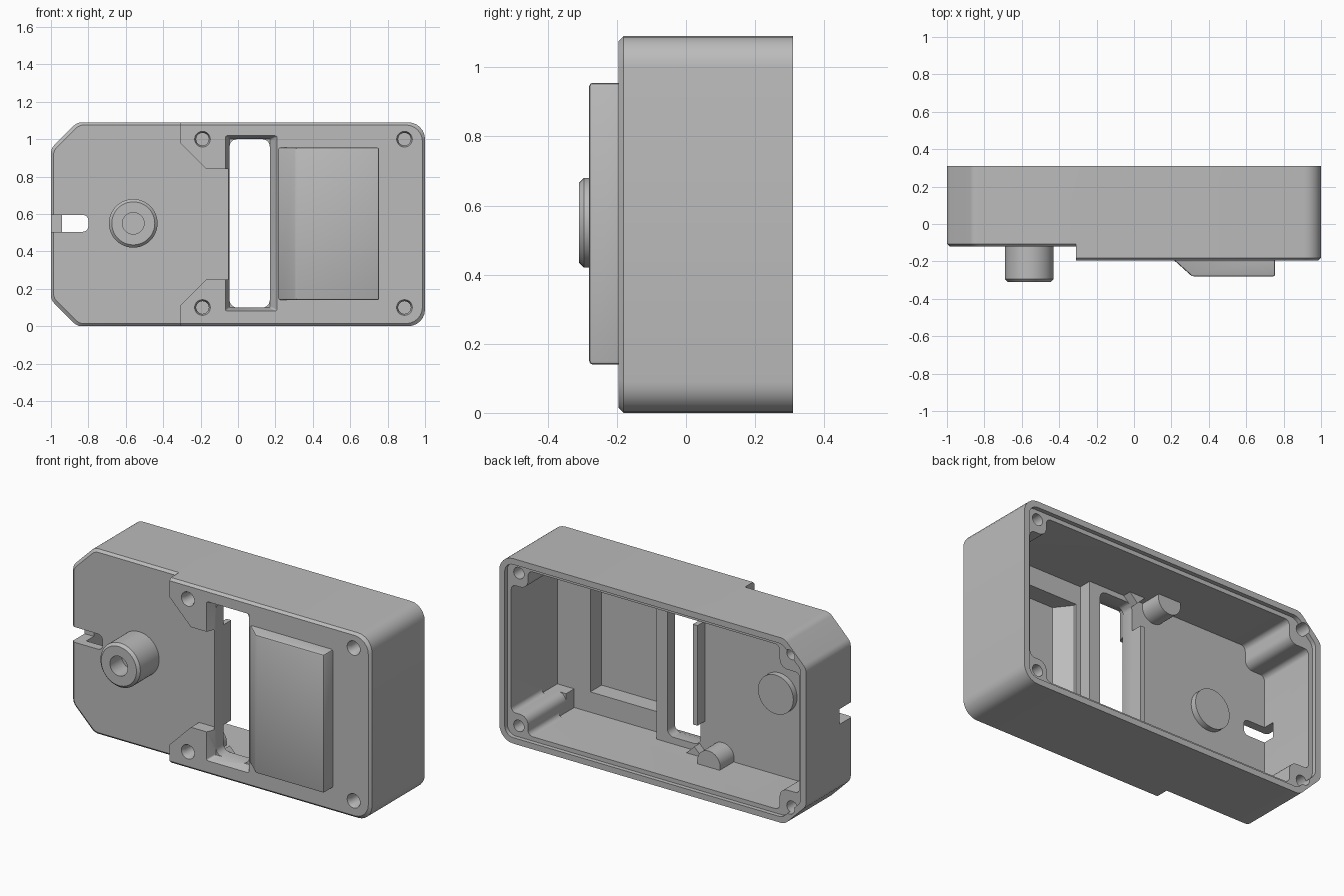
import bpy, bmesh, math
from mathutils import Vector

if "Cube" in bpy.data.objects:
    bpy.data.objects.remove(bpy.data.objects["Cube"])

grey = bpy.data.materials.new("plain grey plastic")
grey.use_nodes = True
grey.diffuse_color = (0.5, 0.5, 0.5, 1)
grey.node_tree.nodes["Principled BSDF"].inputs["Base Color"].default_value = (0.5, 0.5, 0.5, 1)
H = 1.09
MID = H / 2


def rounded(pts, r, seg=6):
    """Round every corner of a 2D outline; r is one radius or one per corner."""
    out, n = [], len(pts)
    for i, p in enumerate(pts):
        p, a, b = Vector(p), Vector(pts[i - 1]), Vector(pts[(i + 1) % n])
        rad = r[i] if isinstance(r, (list, tuple)) else r
        if rad == 0:
            out.append(p)
            continue
        u, v = (a - p).normalized(), (b - p).normalized()
        half = u.angle(v) / 2
        c = p + (u + v).normalized() * rad / math.sin(half)
        v0, v1 = p + u * rad / math.tan(half) - c, p + v * rad / math.tan(half) - c
        th = math.pi - 2 * half
        for k in range(seg + 1):
            t = k / seg
            out.append(c + (v0 * math.sin((1 - t) * th) + v1 * math.sin(t * th)) / math.sin(th))
    return out


def rect(x0, x1, z0, z1, r=0):
    return rounded([(x0, z0), (x1, z0), (x1, z1), (x0, z1)], r)


def circle(x, z, r, n=32):
    return [Vector((x + r * math.cos(2 * math.pi * k / n), z + r * math.sin(2 * math.pi * k / n)))
            for k in range(n)]


def loft(name, rings):
    """Solid through equal-length 3D rings, capped at both ends."""
    bm = bmesh.new()
    rows = [[bm.verts.new(p) for p in ring] for ring in rings]
    n = len(rows[0])
    for lo, hi in zip(rows, rows[1:]):
        for i in range(n):
            bm.faces.new((lo[i], lo[(i + 1) % n], hi[(i + 1) % n], hi[i]))
    bm.faces.new(rows[0])
    bm.faces.new(rows[-1])
    bmesh.ops.recalc_face_normals(bm, faces=bm.faces)
    mesh = bpy.data.meshes.new(name)
    bm.to_mesh(mesh)
    bm.free()
    mesh.materials.append(grey)
    ob = bpy.data.objects.new(name, mesh)
    bpy.context.collection.objects.link(ob)
    return ob


def prism(name, pts, y0, y1, front=None):
    """Extrude an x-z outline along y; front is an optional different front outline."""
    front = front or pts
    return loft(name, [[(p[0], y0, p[1]) for p in front], [(p[0], y1, p[1]) for p in pts]])


def chamfered(name, pts, y0, y1, c):
    """Extrusion whose front edge is chamfered by c."""
    cx = (min(p[0] for p in pts) + max(p[0] for p in pts)) / 2
    cz = (min(p[1] for p in pts) + max(p[1] for p in pts)) / 2
    hx, hz = max(p[0] for p in pts) - cx, max(p[1] for p in pts) - cz
    small = [(cx + (p[0] - cx) * (1 - c / hx), cz + (p[1] - cz) * (1 - c / hz)) for p in pts]
    return loft(name, [[(p[0], y0, p[1]) for p in small], [(p[0], y0 + c, p[1]) for p in pts],
                       [(p[0], y1, p[1]) for p in pts]])


def apply(ob, mod):
    bpy.context.view_layer.objects.active = ob
    bpy.ops.object.modifier_apply(modifier=mod.name)


def boolean(ob, other, kind="DIFFERENCE"):
    mod = ob.modifiers.new("cut", "BOOLEAN")
    mod.operation, mod.object, mod.solver = kind, other, "EXACT"
    apply(ob, mod)
    bpy.data.objects.remove(other)


def outline(d):
    """Case outline inset by d: clipped left corners, rounded right corners."""
    k = 0.14 - 0.59 * d
    lo, hi, l, r = d, H - d, -1 + d, 1 - d
    pts = [(l + k, lo), (r, lo), (r, hi), (l + k, hi), (l, hi - k), (l, lo + k)]
    return rounded(pts, [0.06, 0.09 - d, 0.09 - d, 0.06, 0.06, 0.06])


def slab(name, profile, z0, z1):
    """Extrude an x-y profile along z."""
    return loft(name, [[(x, y, z) for x, y in profile] for z in (z0, z1)])


# Outer body: low face on the left, raised face on the right with two corner tabs
case = chamfered("case_shell", outline(0), -0.12, 0.31, 0.014)
raised = chamfered("raised_face", outline(0), -0.195, 0.1, 0.014)
tab = [(-0.31, -0.1), (-0.31, 0.11), (-0.17, 0.25), (-0.05, 0.25)]
low_area = [(-1.1, -0.1)] + tab + [(x, H - z) for x, z in reversed(tab)] + [(-1.1, H + 0.1)]
boolean(raised, prism("low_area", low_area, -0.3, 0.2))
boolean(case, raised, "UNION")

# Raised battery-style panel with a sloped left side
panel = slab("panel", [(0.21, -0.17), (0.21, -0.19), (0.31, -0.28), (0.755, -0.28), (0.755, -0.17)],
             0.14, 0.955)
bev = panel.modifiers.new("bevel", "BEVEL")
bev.width, bev.segments = 0.018, 2
apply(panel, bev)
boolean(case, panel, "UNION")

# Lid ledge and the main cavity, notched around the four corner posts
boolean(case, prism("ledge", outline(0.035), 0.285, 0.4))


def cavity(l, r, pl, pr):
    lo, hi = 0.06, H - 0.06
    pts, rad = [], []
    for x, q, z, s, horiz in ((l, pl, lo, 1, 0), (r, -pr, lo, 1, 1), (r, -pr, hi, -1, 0), (l, pl, hi, -1, 1)):
        w = abs(q) * s
        corner = [(x, z + w), (x + q, z + w), (x + q, z)]
        pts += corner[::-1] if horiz else corner
        rad += [0.03, 0.05, 0.03]
    return rounded(pts, rad)


boolean(case, prism("cavity", cavity(-0.94, 0.94, 0.13, 0.11), -0.07, 0.4))
boolean(case, prism("deep_cavity", rect(0.24, 0.94, 0.17, H - 0.17), -0.145, 0))
boolean(case, prism("deep_centre", rect(0.24, 0.83, 0.06, H - 0.06), -0.145, 0))
boolean(case, slab("pocket", [(0.27, -0.1), (0.27, -0.16), (0.34, -0.25), (0.725, -0.25), (0.725, -0.1)],
                   0.18, 0.915))

# Window with chamfered front rim
boolean(case, prism("window", rect(-0.045, 0.17, 0.1, H - 0.09, 0.04), -0.4, 0.02))
boolean(case, prism("window_rim", rect(-0.045, 0.17, 0.1, H - 0.09), -0.155, -0.14))
boolean(case, prism("window_flare", rect(-0.045, 0.17, 0.1, H - 0.09, 0.01), -0.2, -0.14,
                    rect(-0.07, 0.212, 0.08, H - 0.07, 0.01)))

# Side slot with a rounded inner end
slot = rounded([(-1.1, 0.505), (-0.8, 0.505), (-0.8, 0.595), (-1.1, 0.595)], [0, 0.03, 0.03, 0])
boolean(case, prism("slot", slot, -0.3, 0.0))

# Half-round screw bosses and small ridges on the top and bottom inner walls
for z, s in ((0, 1), (H, -1)):
    boss = prism("screw_boss", circle(-0.19, z + s * 0.08, 0.075), -0.1, 0.06)
    boolean(case, boss, "UNION")
    ridge = [(-0.1, z + s * 0.05), (-0.04, z + s * 0.11), (0.02, z + s * 0.05)]
    boolean(case, prism("ridge", ridge, -0.1, -0.02), "UNION")

# Screw holes: countersunk in front, plain at the back
for z in (0.1, H - 0.09):
    for x in (-0.19, 0.89):
        boolean(case, prism("front_hole", circle(x, z, 0.034, 20), -0.3, -0.06))
        boolean(case, prism("countersink", circle(x, z, 0.034, 20), -0.2, -0.17, circle(x, z, 0.044, 20)))
    for x in (-0.89, 0.89):
        boolean(case, prism("back_hole", circle(x, z, 0.034, 20), 0.16, 0.4))

# Round post on the low face with a blind centre bore
post = chamfered("round_post", circle(-0.56, 0.55, 0.13, 48), -0.31, -0.1, 0.015)
boolean(post, prism("bore", circle(-0.56, 0.55, 0.058), -0.4, -0.2))

# Inner disc behind the post and the guide rib beside the window
disc = prism("inner_disc", circle(-0.56, 0.55, 0.115, 48), -0.09, -0.035)
rib = prism("guide_rib", rect(-0.075, -0.045, 0.25, 0.84), -0.09, 0.0)

for ob in (case, post, disc, rib):
    bpy.ops.object.select_all(action="DESELECT")
    ob.select_set(True)
    bpy.context.view_layer.objects.active = ob
    bpy.ops.object.shade_smooth_by_angle(angle=math.radians(30))
